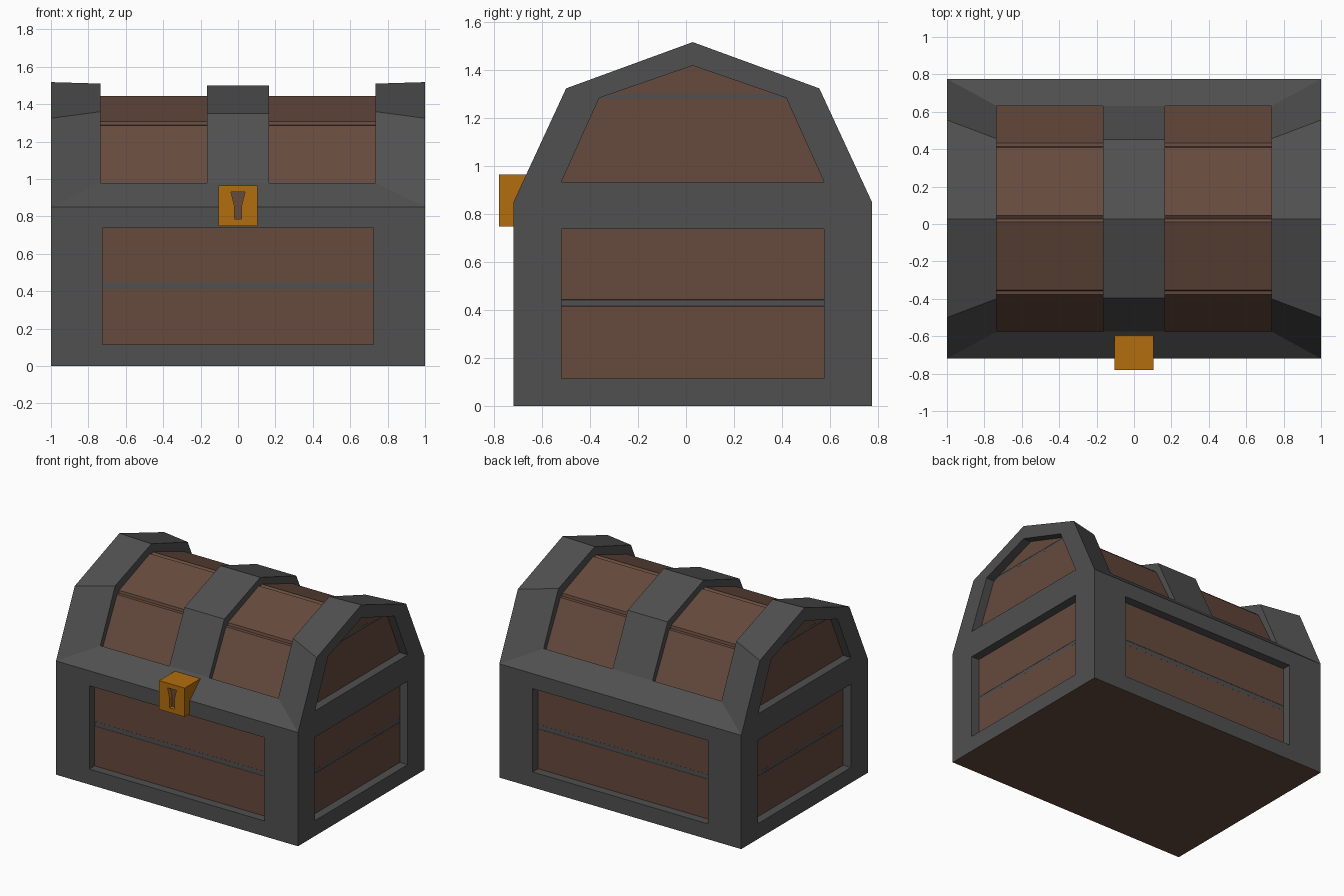
import bpy, bmesh

if "Cube" in bpy.data.objects:
    bpy.data.objects.remove(bpy.data.objects["Cube"])

YC = 0.028           # the box sits slightly back so that box + lock is centred


def mat(name, rgb):
    m = bpy.data.materials.new(name)
    m.diffuse_color = (*rgb, 1)
    m.use_nodes = True
    m.node_tree.nodes["Principled BSDF"].inputs["Base Color"].default_value = m.diffuse_color
    return m


METAL = mat("dark_metal", (0.080, 0.080, 0.080))
WOOD = mat("brown_wood", (0.133, 0.069, 0.047))
BRASS = mat("brass", (0.45, 0.155, 0.004))


def finish(bm, name, mats):
    bmesh.ops.recalc_face_normals(bm, faces=bm.faces)
    me = bpy.data.meshes.new(name)
    bm.to_mesh(me)
    bm.free()
    for m in mats:
        me.materials.append(m)
    ob = bpy.data.objects.new(name, me)
    bpy.context.collection.objects.link(ob)
    return ob


def prism(name, pts, axis, a, b, m, bevel=0, yc=YC):
    """Extrude profile pts (u, z) along x or y from a to b."""
    bm = bmesh.new()
    rings = []
    for t in (a, b):
        rings.append([bm.verts.new((t, u + yc, z) if axis == 'x' else (u, t + yc, z))
                      for u, z in pts])
    n = len(pts)
    for r in rings:
        bm.faces.new(r)
    for i in range(n):
        j = (i + 1) % n
        bm.faces.new((rings[0][i], rings[0][j], rings[1][j], rings[1][i]))
    ob = finish(bm, name, [m])
    if bevel:
        mod = ob.modifiers.new("chamfer", 'BEVEL')
        mod.width = bevel
        mod.segments = 1
        mod.limit_method = 'NONE'
    return ob


def rect(u, z0, z1):
    return [(-u, z0), (u, z0), (u, z1), (-u, z1)]


def cut(ob, cutter):
    mod = ob.modifiers.new("cut", 'BOOLEAN')
    mod.operation = 'DIFFERENCE'
    mod.solver = 'EXACT'
    mod.object = cutter
    bpy.context.view_layer.objects.active = ob
    bpy.ops.object.modifier_apply(modifier=mod.name)
    bpy.data.objects.remove(cutter)


# Metal frame: lofted half profiles (half depth, z), bottom to apex
base = [(0.748, 0), (0.748, 0.85)]
OUTER = base + [(0.748, 0.85), (0.748, 0.85), (0.528, 1.325), (0, 1.518)]
INNER = base + [(0.603, 0.98), (0.603, 0.98), (0.428, 1.36), (0, 1.51)]
STRAP = base + [(0.603, 0.98), (0.603, 0.98), (0.424, 1.35), (0, 1.50)]
DEEP = base + [(0.603, 0.98), (0.603, 0.86), (0.36, 1.26), (0, 1.40)]
half = [(1.0, OUTER), (0.735, INNER), (0.735, DEEP), (0.165, DEEP), (0.165, STRAP)]
sections = [(-x, p) for x, p in half] + half[::-1]

bm = bmesh.new()
cache = {}


def vert(x, y, z):
    key = (round(x, 4), round(y, 4), round(z, 4))
    if key not in cache:
        cache[key] = bm.verts.new((x, y + YC, z))
    return cache[key]


def face(vs, mi):
    vs = list(dict.fromkeys(vs))
    if len(vs) > 2:
        bm.faces.new(vs).material_index = mi


rings = [[vert(x, -h, z) for h, z in p] + [vert(x, h, z) for h, z in p[-2::-1]]
         for x, p in sections]
n = len(rings[0])
for k in range(len(rings) - 1):
    bay = sections[k][1] is DEEP and sections[k + 1][1] is DEEP
    for i in range(n):
        j = (i + 1) % n
        wood = i == n - 1 or (bay and 3 <= i < n - 4)     # underside and bay floors
        face((rings[k][i], rings[k][j], rings[k + 1][j], rings[k + 1][i]), int(wood))
face(rings[0], 0)
face(rings[-1], 0)
frame = finish(bm, "metal_frame", [METAL, WOOD])

LID_END = [(-0.5475, 0.935), (0.5475, 0.935), (0.39, 1.285), (0, 1.42), (-0.39, 1.285)]
D = 0.065            # recess depth
for s, side in ((-1, "a"), (1, "b")):
    # Recesses in the frame
    cut(frame, prism("cutter", rect(0.725, 0.115, 0.738), 'y', s * (0.748 - D), s * 0.9, METAL))
    cut(frame, prism("cutter", rect(0.5475, 0.115, 0.738), 'x', s * (1 - D), s * 1.2, METAL))
    cut(frame, prism("cutter", LID_END, 'x', s * (1 - D), s * 1.2, METAL))
    # Wall planks
    for z0, z1 in ((0.08, 0.43), (0.43, 0.77)):
        prism("long_wall_plank_" + side, rect(0.76, z0, z1), 'y',
              s * (0.748 - D - 0.05), s * (0.747 - D + 0.002), WOOD, 0.018)
        prism("end_wall_plank_" + side, rect(0.585, z0, z1), 'x',
              s * (1 - D - 0.05), s * (1 - D + 0.001), WOOD, 0.014)
    # Lid end planks
    for pts in ([(-0.59, 0.90), (0.59, 0.90), (0.42, 1.292), (-0.42, 1.292)],
                [(-0.42, 1.292), (0.42, 1.292), (0, 1.45)]):
        prism("lid_end_plank_" + side, pts, 'x',
              s * (1 - D - 0.05), s * (1 - D + 0.001), WOOD, 0.01)
    # Lid roof planks, front and back, in each bay
    for t in (-1, 1):
        for pts in ([(0.62, 0.87), (0.398, 1.302), (0.35, 1.25), (0.56, 0.84)],
                    [(0.398, 1.302), (0, 1.450), (0, 1.385), (0.35, 1.25)]):
            prism("lid_plank_" + side, [(t * u, z) for u, z in pts], 'x',
                  s * 0.125, s * 0.775, WOOD, 0.018)

# Lock with a tapered keyhole
lock = prism("lock", rect(0.105, 0.75, 0.965), 'y', -0.78, -0.595, BRASS, yc=0)
keyhole = [(-0.02, 0.785), (0.02, 0.785), (0.02, 0.86), (0.037, 0.93), (-0.037, 0.93), (-0.02, 0.86)]
cut(lock, prism("cutter", keyhole, 'y', -0.9, -0.745, BRASS, yc=0))
prism("keyhole_floor", keyhole, 'y', -0.75, -0.742, WOOD, yc=0)
